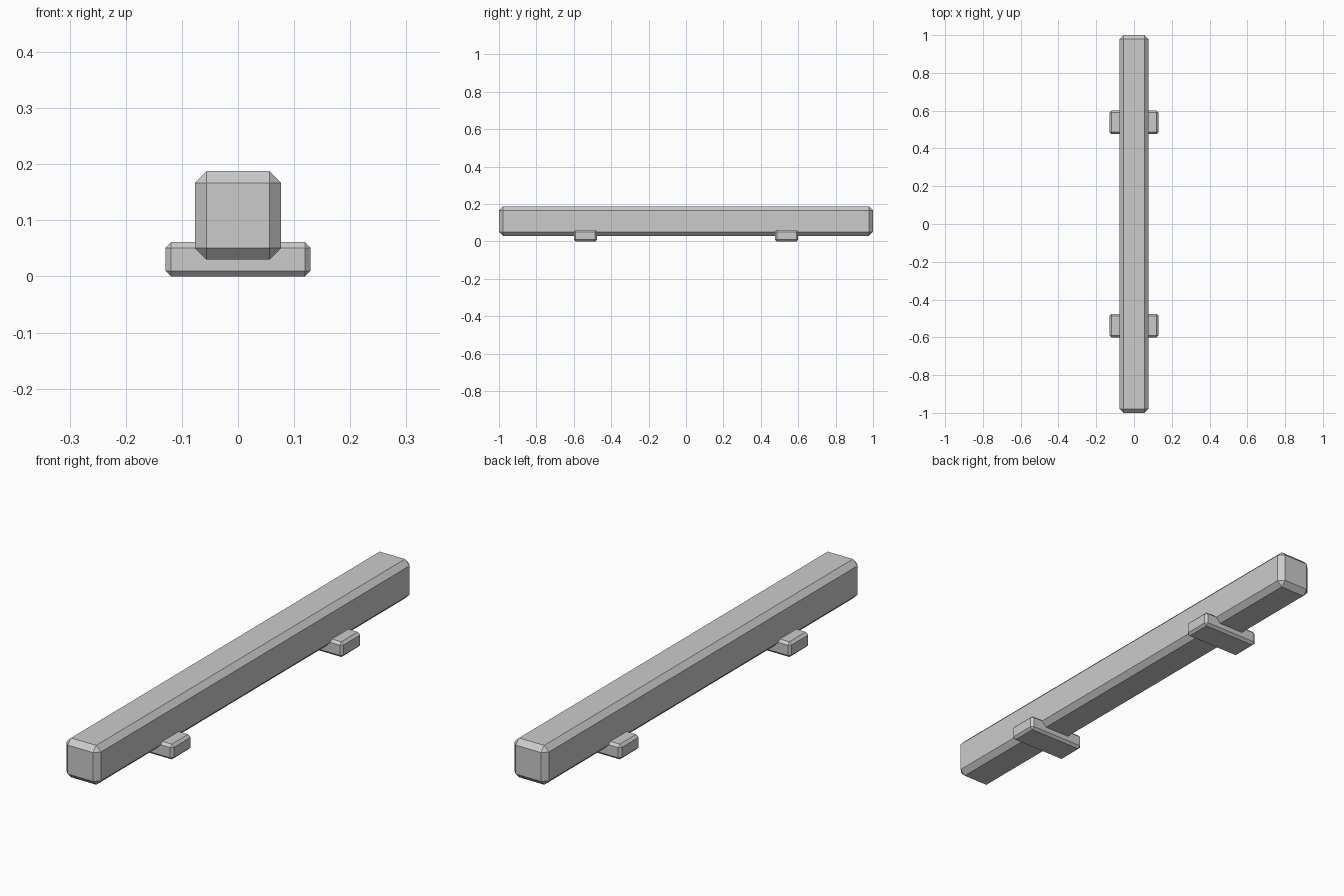
import bpy
import bmesh

if "Cube" in bpy.data.objects:
    bpy.data.objects.remove(bpy.data.objects["Cube"])

grey = bpy.data.materials.new("light_grey")
grey.diffuse_color = (0.6, 0.6, 0.6, 1)
grey.use_nodes = True
grey.node_tree.nodes["Principled BSDF"].inputs["Base Color"].default_value = grey.diffuse_color


def chamfered_box(name, lo, hi, chamfer):
    """Box between two corners with flat chamfered edges."""
    bm = bmesh.new()
    bmesh.ops.create_cube(bm, size=1)
    for v in bm.verts:
        v.co = [(a + b) / 2 + c * (b - a) for a, b, c in zip(lo, hi, v.co)]
    bmesh.ops.bevel(bm, geom=bm.edges[:], offset=chamfer, segments=1,
                    affect='EDGES', offset_type='OFFSET')
    bmesh.ops.recalc_face_normals(bm, faces=bm.faces[:])
    mesh = bpy.data.meshes.new(name)
    bm.to_mesh(mesh)
    bm.free()
    mesh.materials.append(grey)
    obj = bpy.data.objects.new(name, mesh)
    bpy.context.collection.objects.link(obj)
    return obj


# Long beam
chamfered_box("beam", (-0.077, -1, 0.03), (0.077, 1, 0.188), 0.021)

# Cross feet
chamfered_box("front_foot", (-0.129, -0.6, 0), (0.129, -0.476, 0.061), 0.01)
chamfered_box("back_foot", (-0.129, 0.476, 0), (0.129, 0.6, 0.061), 0.01)
